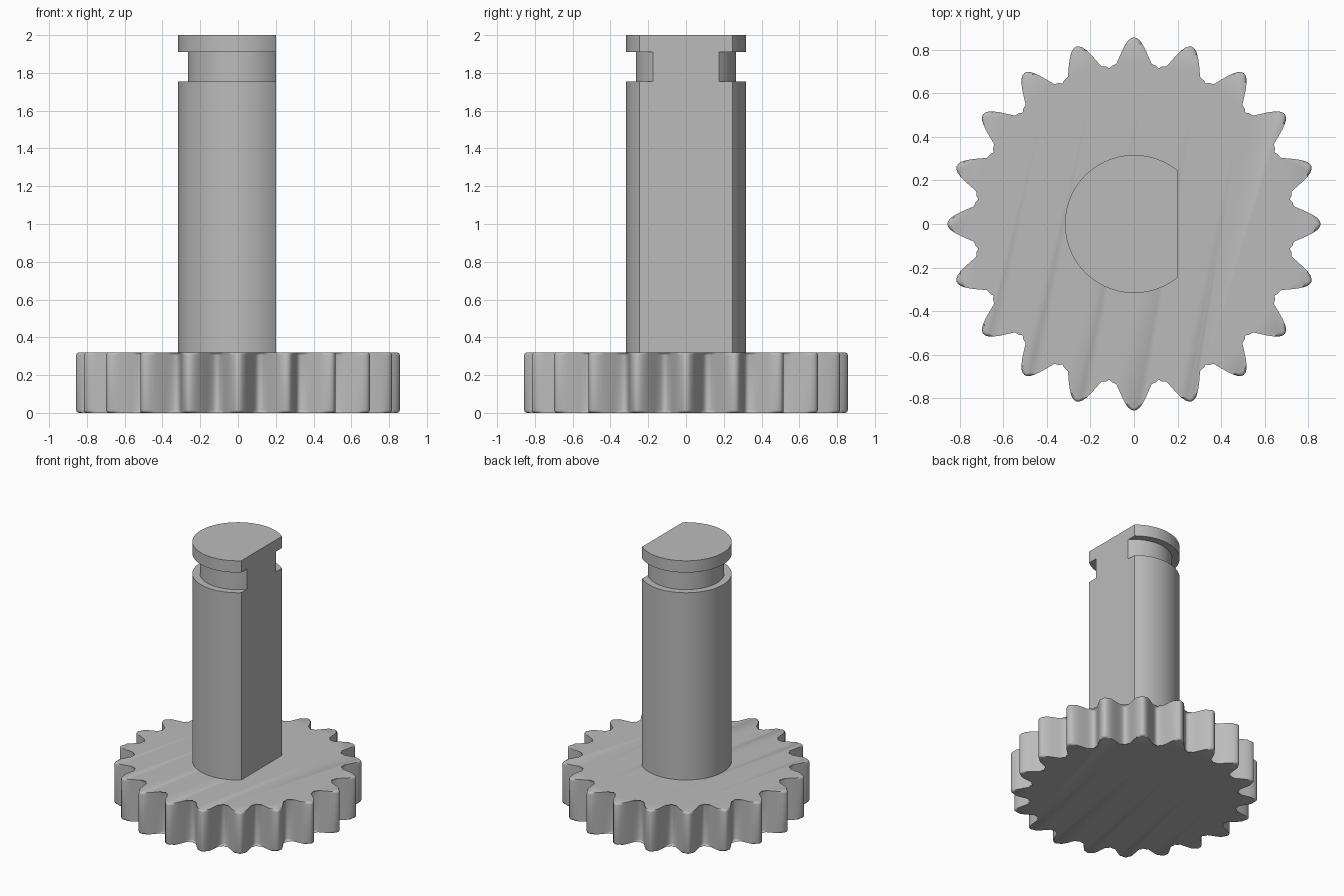
import bpy
import bmesh
from math import acos, cos, sin, pi, radians

cube = bpy.data.objects.get("Cube")
if cube:
    bpy.data.objects.remove(cube, do_unlink=True)

# Plain grey metal
grey = bpy.data.materials.new("grey_metal")
grey.use_nodes = True
colour = (0.5, 0.5, 0.5, 1)
grey.diffuse_color = colour
grey.node_tree.nodes["Principled BSDF"].inputs["Base Color"].default_value = colour


def loft(bm, rings):
    """Skin closed point rings from bottom to top and cap both ends."""
    loops = [[bm.verts.new(p) for p in ring] for ring in rings]
    for low, high in zip(loops, loops[1:]):
        for i in range(len(low)):
            j = (i + 1) % len(low)
            bm.faces.new((low[i], low[j], high[j], high[i]))
    bm.faces.new(loops[0][::-1])
    bm.faces.new(loops[-1])


def finish(bm, name):
    bmesh.ops.recalc_face_normals(bm, faces=bm.faces)
    mesh = bpy.data.meshes.new(name)
    bm.to_mesh(mesh)
    bm.free()
    mesh.materials.append(grey)
    obj = bpy.data.objects.new(name, mesh)
    bpy.context.collection.objects.link(obj)
    bpy.ops.object.select_all(action='DESELECT')
    obj.select_set(True)
    bpy.context.view_layer.objects.active = obj
    bpy.ops.object.shade_smooth_by_angle(angle=radians(35))
    return obj


# Gear wheel: wavy rounded teeth with softened rims
TEETH, STEPS = 20, 20
ROOT, TIP, THICK = 0.709, 0.857, 0.32


def gear_ring(z):
    ring = []
    for i in range(TEETH * STEPS):
        a = 2 * pi * i / (TEETH * STEPS)
        r = (TIP + ROOT) / 2 + (TIP - ROOT) / 2 * cos(TEETH * a)
        ring.append((r * cos(a), r * sin(a), z))
    return ring


bm = bmesh.new()
loft(bm, [gear_ring(0), gear_ring(THICK)])
rims = [e for e in bm.edges if abs(e.verts[0].co.z - e.verts[1].co.z) < 0.001]
bmesh.ops.bevel(bm, geom=rims, offset=0.015, segments=3, profile=0.5,
                affect='EDGES', clamp_overlap=False)
finish(bm, "gear_wheel")

# Shaft: round bar with one flat side and a retaining groove near the top
FLAT, RADIUS, GROOVE = 0.2, 0.317, 0.265


def shaft_ring(r, z, count=72):
    start = acos(FLAT / r)
    sweep = 2 * (pi - start)
    angles = [start + sweep * i / count for i in range(count + 1)]
    return [(r * cos(a), r * sin(a), z) for a in angles]


levels = [(RADIUS, 0.31), (RADIUS, 1.755), (GROOVE, 1.755),
          (GROOVE, 1.91), (RADIUS, 1.91), (RADIUS, 2.0)]
bm = bmesh.new()
loft(bm, [shaft_ring(r, z) for r, z in levels])
finish(bm, "flatted_shaft")
